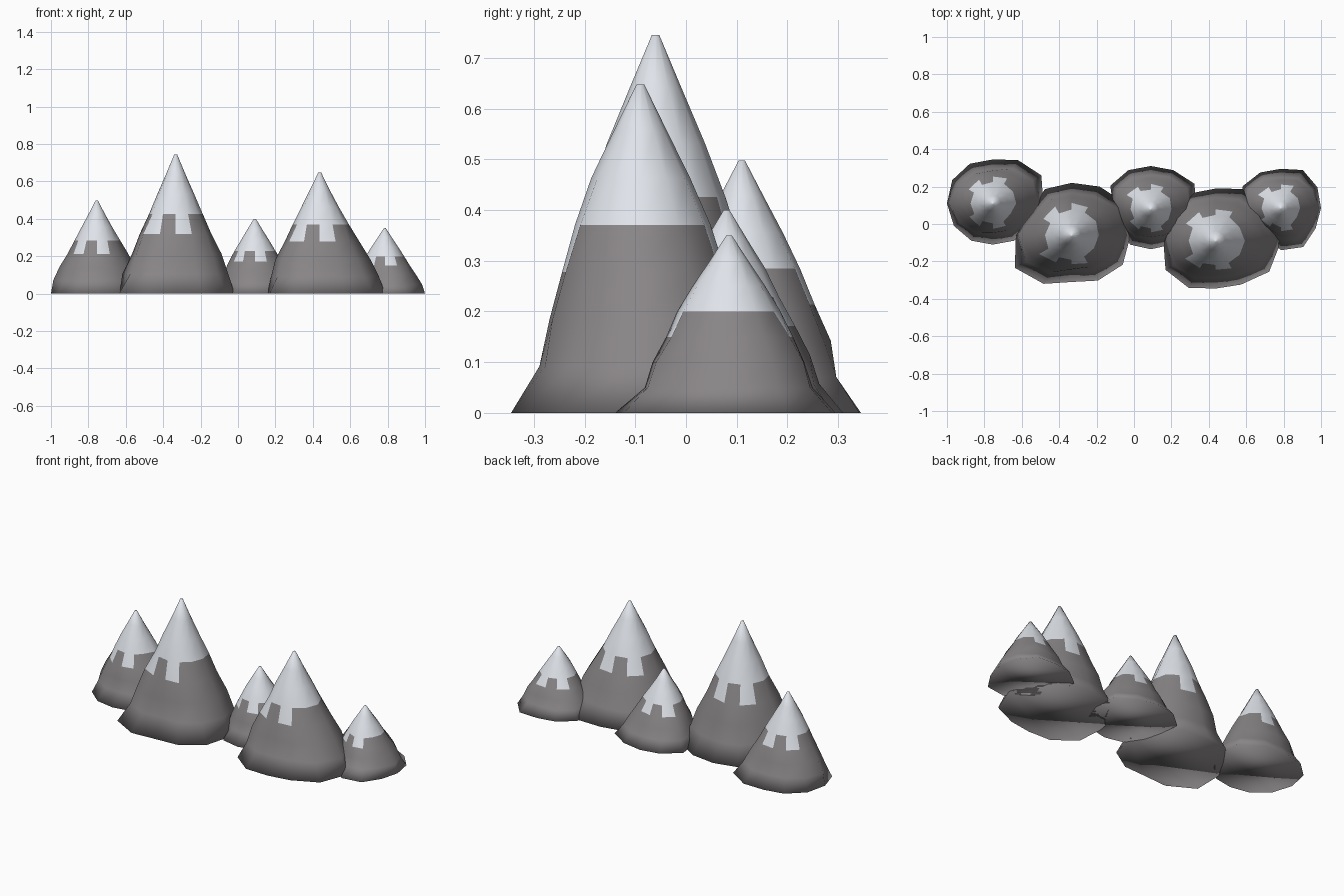
import bpy, bmesh, math, random

if "Cube" in bpy.data.objects:
    bpy.data.objects.remove(bpy.data.objects["Cube"])

random.seed(4)
SIDES = 12
# ring radius as a fraction of the foot radius, at heights k/7
PROFILE = [1.0, 0.925, 0.80, 0.635, 0.48, 0.33, 0.175, 0.025]
DRIPS = {2, 4, 7, 9}          # sides where snow runs one ring lower


def material(name, rgb):
    m = bpy.data.materials.new(name)
    m.diffuse_color = (*rgb, 1)
    m.use_nodes = True
    m.node_tree.nodes["Principled BSDF"].inputs["Base Color"].default_value = m.diffuse_color
    return m


rock = material("rock", (0.25, 0.235, 0.243))
snow = material("snow", (0.74, 0.77, 0.82))


def mountain(name, x, y, height, foot):
    """Lathe-like peak with an irregular foot that rounds off upward."""
    bm = bmesh.new()
    mean = sum(foot) / SIDES
    rings = []
    for k, f in enumerate(PROFILE):
        blend = max(0.0, 1 - k / 6)
        ring = []
        for i in range(SIDES):
            a = 2 * math.pi * i / SIDES
            r = f * (mean + (foot[i] - mean) * blend)
            if 1 <= k <= 4:
                r *= random.uniform(0.97, 1.03)
                # front and back are hollowed above the flared foot
                s = -math.sin(a)
                r *= 1 - (0.19, 0.15, 0.1, 0.05)[k - 1] * (s if s > 0 else -0.7 * s)
            ring.append(bm.verts.new((r * math.cos(a), r * math.sin(a), height * k / 7)))
        rings.append(ring)
    # side walls, snow above ring 4 plus the drips
    for k in range(7):
        for i in range(SIDES):
            j = (i + 1) % SIDES
            face = bm.faces.new((rings[k][i], rings[k][j], rings[k + 1][j], rings[k + 1][i]))
            face.material_index = int(k >= 4 or (k == 3 and i in DRIPS))
    # foot and tip caps
    bm.faces.new(rings[0][::-1])
    bm.faces.new(rings[-1]).material_index = 1
    for face in bm.faces:
        face.smooth = True
    mesh = bpy.data.meshes.new(name)
    bm.to_mesh(mesh)
    bm.free()
    mesh.materials.append(rock)
    mesh.materials.append(snow)
    obj = bpy.data.objects.new(name, mesh)
    obj.location = (x, y, 0)
    bpy.context.collection.objects.link(obj)


# foot radii run counter-clockwise from +x
mountain("left_mountain", -0.755, 0.11, 0.498,
         [.27, .30, .268, .235, .245, .25, .245, .24, .23, .22, .23, .23])
mountain("tallest_mountain", -0.333, -0.06, 0.745,
         [.315, .335, .30, .28, .285, .26, .30, .35, .30, .25, .28, .315])
mountain("middle_mountain", 0.09, 0.08, 0.40,
         [.24, .27, .24, .23, .24, .25, .20, .20, .22, .215, .22, .23])
mountain("second_mountain", 0.437, -0.09, 0.648,
         [.35, .35, .32, .28, .29, .295, .28, .31, .29, .255, .27, .33])
mountain("right_mountain", 0.785, 0.085, 0.35,
         [.215, .225, .235, .21, .22, .235, .21, .20, .17, .225, .24, .215])
